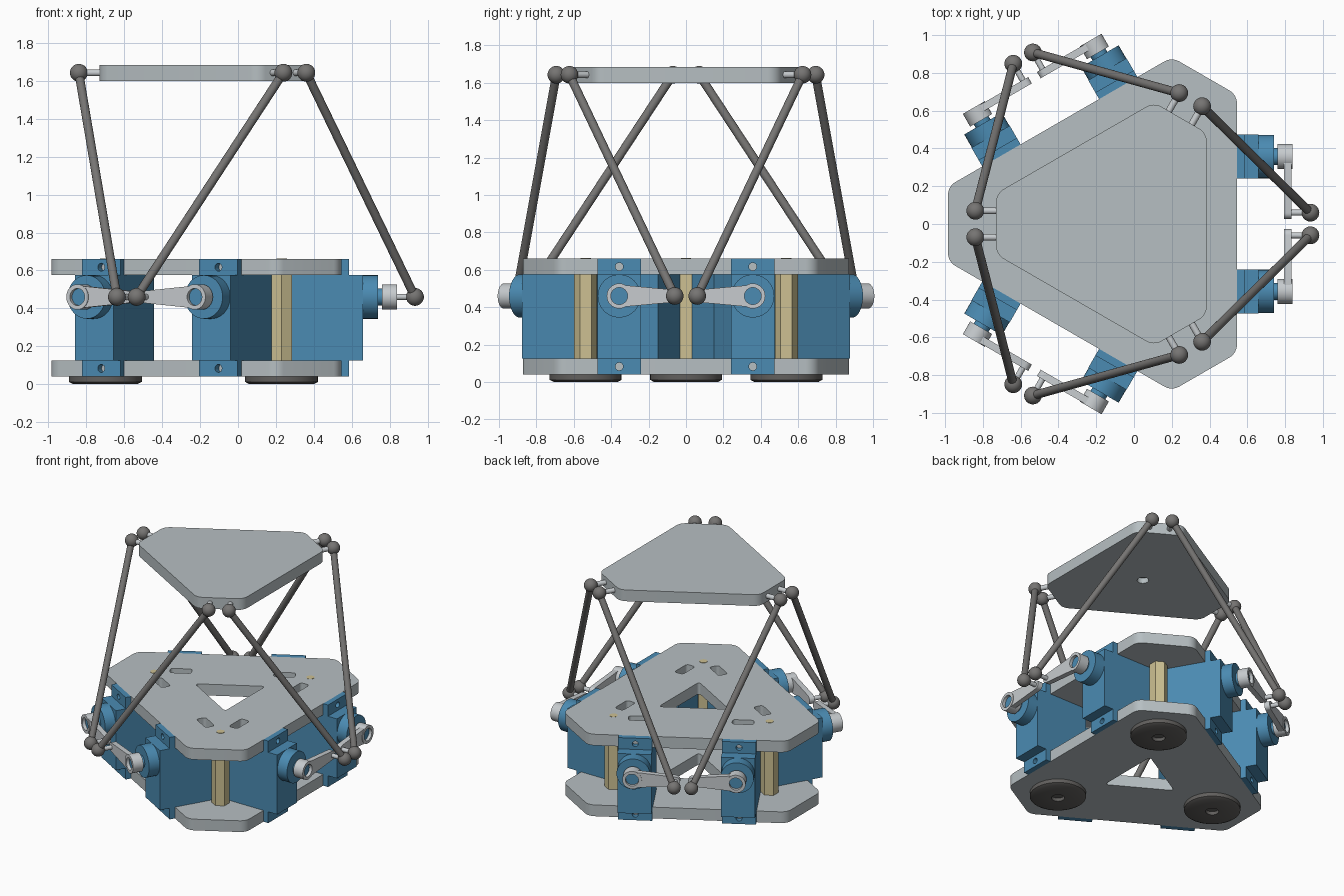
import bpy, bmesh
from math import pi, sin, cos, tan, radians, sqrt
from mathutils import Vector, Matrix

cube = bpy.data.objects.get("Cube")
if cube:
    bpy.data.objects.remove(cube, do_unlink=True)


def material(name, rgb):
    m = bpy.data.materials.new(name)
    m.use_nodes = True
    m.diffuse_color = (*rgb, 1)
    m.node_tree.nodes["Principled BSDF"].inputs["Base Color"].default_value = (*rgb, 1)
    return m


PLATE = material("plate grey", (0.47, 0.52, 0.54))
BLUE = material("motor blue", (0.07, 0.26, 0.45))
BRASS = material("brass", (0.61, 0.53, 0.29))
STEEL = material("rod grey", (0.18, 0.175, 0.17))
RUBBER = material("foot grey", (0.12, 0.115, 0.11))
HORN = material("horn light grey", (0.57, 0.6, 0.62))

# Everything repeats three times around this axis
AXIS = Matrix.Translation((-0.08, 0, 0))
TURNS = [AXIS @ Matrix.Rotation(radians(120 * k), 4, "Z") for k in range(3)]


def place(name, bm, mat, turns):
    bmesh.ops.recalc_face_normals(bm, faces=bm.faces[:])
    mesh = bpy.data.meshes.new(name)
    bm.to_mesh(mesh)
    bm.free()
    mesh.materials.append(mat)
    for poly in mesh.polygons:
        poly.use_smooth = True
    mesh.set_sharp_from_angle(angle=radians(35))
    for turn in turns:
        obj = bpy.data.objects.new(name, mesh)
        bpy.context.collection.objects.link(obj)
        obj.matrix_world = turn


def circle(u, v, r, n=32, start=0.0, sweep=2 * pi, closed=True):
    steps = n if closed else n - 1
    return [Vector((u + r * cos(start + sweep * i / steps),
                    v + r * sin(start + sweep * i / steps))) for i in range(n)]


def rect(u0, u1, v0, v1):
    return [Vector(p) for p in ((u0, v0), (u1, v0), (u1, v1), (u0, v1))]


def fillet(points, rad, n=7):
    out = []
    for i, p in enumerate(points):
        a = (points[i - 1] - p).normalized()
        b = (points[(i + 1) % len(points)] - p).normalized()
        half = a.angle(b) / 2
        centre = p + (a + b).normalized() * rad / sin(half)
        va = p + a * rad / tan(half) - centre
        vb = p + b * rad / tan(half) - centre
        for k in range(n):
            out.append(centre + va.lerp(vb, k / (n - 1)).normalized() * rad)
    return out


def cut_triangle(side, corner, rad):
    """Triangle with cut, rounded corners: distances to sides and to cuts."""
    h = (corner - side / 2) / (sqrt(3) / 2)
    pts = []
    for k in range(3):
        rot = Matrix.Rotation(radians(120 * k), 2)
        pts += [rot @ Vector((side, -h)), rot @ Vector((side, h))]
    return fillet(pts, rad)


def slab(name, outline, start, end, mat, turns, holes=(), along="z"):
    """Extrude an outline with holes along z, or along x from the yz plane."""
    bm = bmesh.new()
    for loop in (outline, *holes):
        vs = [bm.verts.new((p.x, p.y, start)) for p in loop]
        for i, v in enumerate(vs):
            bm.edges.new((vs[i - 1], v))
    bmesh.ops.triangle_fill(bm, use_beauty=True, use_dissolve=False,
                            edges=bm.edges[:], normal=(0, 0, 1))
    ext = bmesh.ops.extrude_face_region(bm, geom=bm.faces[:], use_keep_orig=True)
    top = [g for g in ext["geom"] if isinstance(g, bmesh.types.BMVert)]
    bmesh.ops.translate(bm, verts=top, vec=(0, 0, end - start))
    if along == "x":
        for v in bm.verts:
            v.co = (v.co.z, v.co.x, v.co.y)
    place(name, bm, mat, turns)


def rod(name, a, b, r, mat, n=20):
    a, b = Vector(a), Vector(b)
    d = b - a
    m = Matrix.Translation((a + b) / 2) @ d.to_track_quat("Z", "Y").to_matrix().to_4x4()
    bm = bmesh.new()
    bmesh.ops.create_cone(bm, cap_ends=True, segments=n, radius1=r, radius2=r,
                          depth=d.length, matrix=m)
    place(name, bm, mat, TURNS)


def ball(name, centre, r, mat):
    bm = bmesh.new()
    bmesh.ops.create_uvsphere(bm, u_segments=24, v_segments=14, radius=r,
                              matrix=Matrix.Translation(centre))
    place(name, bm, mat, TURNS)


def lathe(name, profile, centre, mat, n=40):
    bm = bmesh.new()
    vs = [bm.verts.new((r, 0, z)) for r, z in profile]
    es = [bm.edges.new(pair) for pair in zip(vs, vs[1:])]
    bmesh.ops.spin(bm, geom=vs + es, cent=(0, 0, 0), axis=(0, 0, 1),
                   angle=2 * pi, steps=n)
    bmesh.ops.remove_doubles(bm, verts=bm.verts[:], dist=0.0005)
    bmesh.ops.translate(bm, verts=bm.verts[:], vec=centre)
    place(name, bm, mat, TURNS)


# Base plates with a central opening and cable slots in the upper one
base = cut_triangle(0.625, 0.905, 0.08)
opening = cut_triangle(0.14, 0.265, 0.02)
slots = []
for k in range(3):
    for s in (-1, 1):
        spin = Matrix.Rotation(radians(120 * k), 2)
        y = s * 0.357
        slots.append([spin @ p for p in fillet(rect(0.305, 0.375, y - 0.075, y + 0.075), 0.02)])
slab("lower_base_plate", base, 0.04, 0.125, PLATE, [AXIS], [opening])
slab("upper_base_plate", base, 0.575, 0.66, PLATE, [AXIS], [opening, *slots])

# Moving platform with a blind hole underneath
deck = cut_triangle(0.465, 0.65, 0.08)
slab("platform_underside", deck, 1.6, 1.64, PLATE, [AXIS], [circle(0, 0, 0.04)])
slab("platform_top", deck, 1.64, 1.685, PLATE, [AXIS])

# Corner direction used by standoffs, feet and platform joints
out = Vector((cos(pi / 3), sin(pi / 3), 0))
side = Vector((sin(pi / 3), -cos(pi / 3), 0))
post = out * 0.62
slab("standoff", circle(post.x, post.y, 0.062, 6, pi / 2), 0.125, 0.575, BRASS, TURNS)
slab("standoff_end", circle(post.x, post.y, 0.028, 20), 0.65, 0.662, BRASS, TURNS)
lathe("foot", [(0, 0.025), (0.045, 0.025), (0.045, 0), (0.17, 0),
               (0.193, 0.012), (0.193, 0.04), (0, 0.04)], post, RUBBER)

# Motors, horns and link rods, one mirrored pair on each long side
SHAFT_Z = 0.46
JOINT_Z = 1.643
for s, tag in ((1, "left"), (-1, "right")):
    y = s * 0.357
    tip = s * 0.06
    box = rect(y - 0.117, y + 0.117, 0.125, 0.575)
    slab("motor_body_" + tag, box, 0.31, 0.74, BLUE, TURNS, along="x")
    ear = rect(y - 0.117, y + 0.117, 0.04, 0.66)
    screws = [circle(y, z, 0.021, 16) for z in (0.083, 0.617)]
    slab("motor_ears_" + tag, ear, 0.625, 0.665, BLUE, TURNS, screws, along="x")
    rod("motor_cap_" + tag, (0.74, y, SHAFT_Z), (0.82, y, SHAFT_Z), 0.115, BLUE, 40)
    rod("motor_shaft_" + tag, (0.82, y, SHAFT_Z), (0.895, y, SHAFT_Z), 0.045, BLUE, 32)

    bore = circle(y, SHAFT_Z, 0.045)
    slab("horn_hub_" + tag, circle(y, SHAFT_Z, 0.067), 0.84, 0.918, HORN, TURNS,
         [bore], along="x")
    ends = sorted([(y, 0.06), (tip, 0.033)])
    outline = (circle(ends[1][0], SHAFT_Z, ends[1][1], 15, -pi / 2, pi, False)
               + circle(ends[0][0], SHAFT_Z, ends[0][1], 15, pi / 2, pi, False))
    slab("horn_arm_" + tag, outline, 0.875, 0.914, HORN, TURNS, [bore], along="x")

    low = Vector((1.014, tip, SHAFT_Z))
    rod("horn_pin_" + tag, (0.88, tip, SHAFT_Z), low, 0.016, HORN, 16)
    ball("lower_joint_" + tag, low, 0.047, STEEL)

    mirror = Vector((1, s, 1))
    high = (out * 0.76 + side * 0.07) * mirror + Vector((0, 0, JOINT_Z))
    root = (out * 0.6 + side * 0.07) * mirror + Vector((0, 0, JOINT_Z))
    rod("platform_pin_" + tag, root, high, 0.018, HORN, 16)
    ball("upper_joint_" + tag, high, 0.047, STEEL)
    rod("link_rod_" + tag, low, high, 0.023, STEEL)
